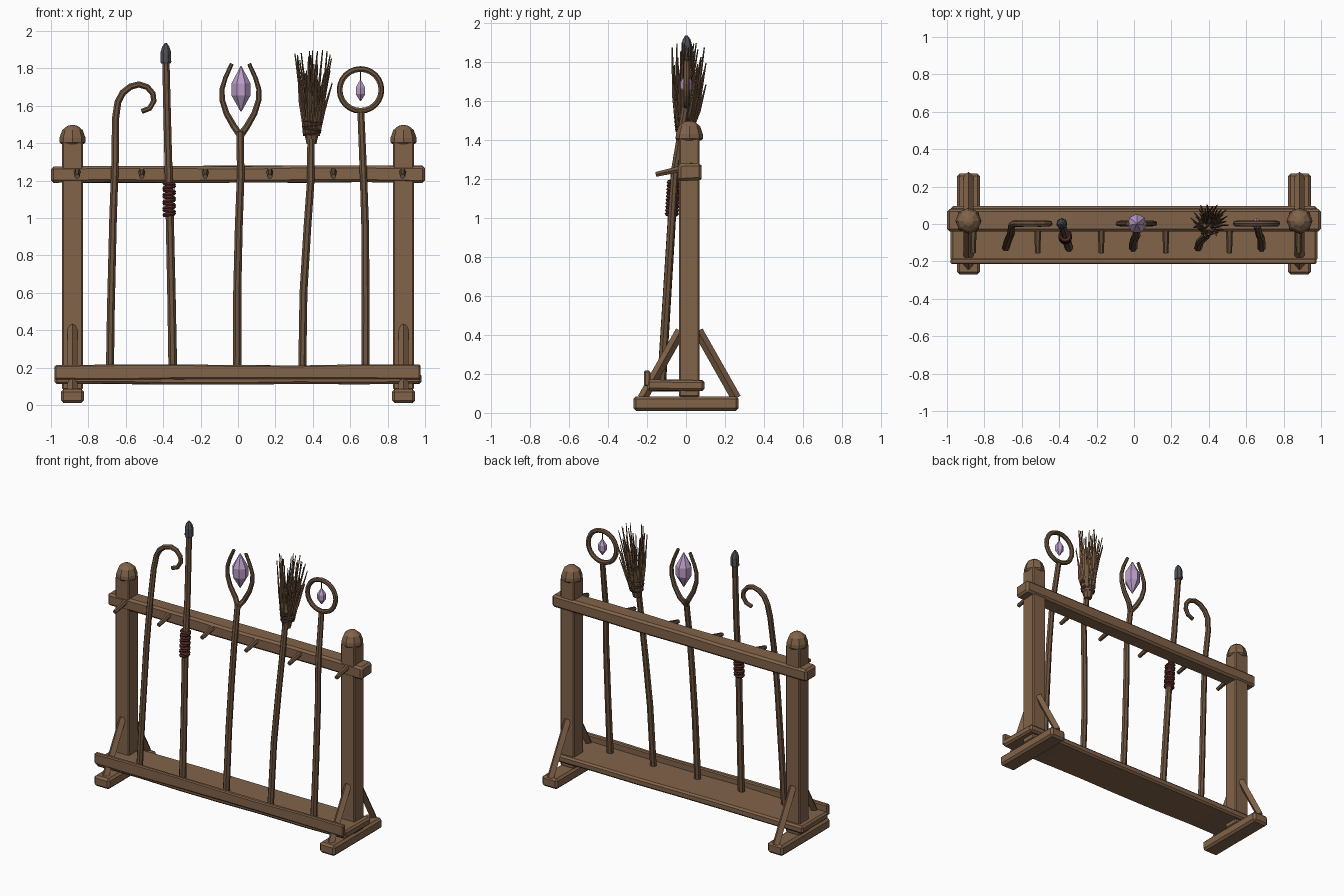
import bpy, bmesh, math, random
from mathutils import Vector, Matrix

random.seed(4)
cube = bpy.data.objects.get("Cube")
if cube:
    bpy.data.objects.remove(cube)


def material(name, r, g, b):
    m = bpy.data.materials.new(name)
    m.use_nodes = True
    m.diffuse_color = (r, g, b, 1)
    m.node_tree.nodes["Principled BSDF"].inputs["Base Color"].default_value = (r, g, b, 1)
    return m


OAK = material("oak", 0.22, 0.125, 0.068)
STAFF = material("staff wood", 0.15, 0.087, 0.048)
STRAW = material("straw", 0.17, 0.095, 0.05)
CORD = material("dark cord", 0.07, 0.04, 0.024)
LEATHER = material("red leather", 0.1, 0.025, 0.022)
IRON = material("iron", 0.075, 0.08, 0.092)
CRYSTAL = material("violet crystal", 0.5, 0.34, 0.58)


def finish(name, bm, mat):
    bmesh.ops.recalc_face_normals(bm, faces=bm.faces)
    me = bpy.data.meshes.new(name)
    bm.to_mesh(me)
    bm.free()
    me.materials.append(mat)
    ob = bpy.data.objects.new(name, me)
    bpy.context.collection.objects.link(ob)
    return ob


def beam(name, lo, hi, bevel=0.012, cuts=0):
    """Chamfered timber between two corners, slightly uneven if it has cuts."""
    lo, hi = Vector(lo), Vector(hi)
    bm = bmesh.new()
    size = Matrix.Diagonal((*(hi - lo), 1))
    bmesh.ops.create_cube(bm, size=1, matrix=Matrix.Translation((lo + hi) / 2) @ size)
    if cuts:
        long_edges = [e for e in bm.edges if abs(e.verts[0].co.x - e.verts[1].co.x) > 1]
        bmesh.ops.subdivide_edges(bm, edges=long_edges, cuts=cuts)
        for v in bm.verts:
            v.co.z += random.uniform(-0.004, 0.004)
    ob = finish(name, bm, OAK)
    mod = ob.modifiers.new("chamfer", "BEVEL")
    mod.width, mod.segments = bevel, 1
    return ob


def add_tube(bm, path, radii, sides=7):
    """Sweep a round section along a path, with one radius per point."""
    pts = [Vector(p) for p in path]
    rings, side = [], None
    for i, p in enumerate(pts):
        t = (pts[min(i + 1, len(pts) - 1)] - pts[max(i - 1, 0)]).normalized()
        side = side or (Vector((0, 1, 0)) if abs(t.y) < 0.9 else Vector((1, 0, 0)))
        side = (side - t * side.dot(t)).normalized()
        up = t.cross(side)
        ring = []
        for k in range(sides):
            a = math.tau * k / sides
            ring.append(bm.verts.new(p + (side * math.cos(a) + up * math.sin(a)) * radii[i]))
        rings.append(ring)
    for r0, r1 in zip(rings, rings[1:]):
        for k in range(sides):
            n = (k + 1) % sides
            bm.faces.new((r0[k], r0[n], r1[n], r1[k]))
    bm.faces.new(rings[0])
    bm.faces.new(rings[-1])


def tube(name, path, radius, mat, sides=7, end=None):
    end = radius if end is None else end
    n = len(path) - 1
    bm = bmesh.new()
    add_tube(bm, path, [radius + (end - radius) * i / n for i in range(n + 1)], sides)
    return finish(name, bm, mat)


def lathe(name, x, y, profile, mat, sides=8):
    """Turned shape from (radius, height) pairs."""
    bm = bmesh.new()
    add_tube(bm, [(x, y, z) for r, z in profile], [r for r, z in profile], sides)
    return finish(name, bm, mat)


def add_ring(bm, centre, radius, thick, tilt=0, sides=12):
    """Closed coil of cord around a shaft."""
    verts = []
    for i in range(sides):
        a = math.tau * i / sides
        loop = []
        for k in range(5):
            b = math.tau * k / 5
            r = radius + thick * math.cos(b)
            loop.append(bm.verts.new(Vector(centre) + Vector((
                r * math.cos(a), r * math.sin(a), thick * math.sin(b) + tilt * math.cos(a)))))
        verts.append(loop)
    for i in range(sides):
        a, b = verts[i], verts[(i + 1) % sides]
        for k in range(5):
            n = (k + 1) % 5
            bm.faces.new((a[k], a[n], b[n], b[k]))


def lean(x, z):
    """Point on a staff leaning from the tray back over the rail."""
    if z < 1.24:
        y = -0.125 + 0.062 * (z - 0.17)
    else:
        y = min(0.002, -0.059 + 0.17 * (z - 1.24))
    return (x, y, z)


def staff_path(points):
    return [lean(x, z) for x, z in points]


# Rack frame
for label, s in (("left", 1), ("right", -1)):
    x = 0.885 * s
    beam(label + "_foot", (x - 0.061, -0.27, 0.01), (x + 0.061, 0.27, 0.085), 0.014)
    beam(label + "_post", (x - 0.055, -0.037, 0.08), (x + 0.055, 0.07, 1.41), 0.008)
    lathe(label + "_post_cap", x, 0.017,
          [(0.06, 1.395), (0.07, 1.405), (0.069, 1.43), (0.055, 1.47), (0.028, 1.492), (0.01, 1.497)], OAK)
    for part, d in (("front", -1), ("back", 1)):
        tube(f"{label}_{part}_brace", [(x, 0.017 + 0.24 * d, 0.075), (x, 0.017 + 0.045 * d, 0.42)],
             0.026, OAK, 4)
beam("top_rail", (-1, -0.04, 1.19), (1, 0.08, 1.278), 0.014, 5)
beam("tray_shelf", (-0.98, -0.2, 0.112), (0.98, 0.095, 0.168), 0.012, 5)
beam("tray_lip", (-0.98, -0.215, 0.138), (0.975, -0.183, 0.215), 0.007, 5)
for i, x in enumerate((-0.86, -0.515, -0.175, 0.17, 0.51, 0.88)):
    tube(f"peg_{i + 1}", [(x, -0.02, 1.252), (x, -0.155, 1.222)], 0.019, STAFF, 6, 0.014)

# Crook staff
crook = [(-0.685, 0.16), (-0.68, 0.5), (-0.668, 1), (-0.657, 1.3), (-0.655, 1.53), (-0.642, 1.62),
         (-0.615, 1.67), (-0.575, 1.702), (-0.53, 1.714), (-0.485, 1.7), (-0.455, 1.665),
         (-0.45, 1.625), (-0.473, 1.586), (-0.515, 1.57)]
tube("crook_staff", staff_path(crook), 0.022, STAFF, 7, 0.014)

# Iron tipped staff with a wrapped grip
tube("tipped_staff", staff_path([(-0.348, 0.16), (-0.356, 0.6), (-0.367, 1.1), (-0.375, 1.4), (-0.386, 1.85)]),
     0.024, STAFF, 7, 0.02)
lathe("iron_tip", -0.386, 0.002,
      [(0.025, 1.825), (0.03, 1.835), (0.028, 1.89), (0.02, 1.915), (0.006, 1.935)], IRON, 7)
bm = bmesh.new()
for i in range(10):
    add_ring(bm, lean(-0.368, 1.02 + 0.018 * i), 0.026, 0.011, 0.004 * (-1) ** i)
finish("grip_wrap", bm, LEATHER)

# Forked staff holding a crystal
tube("forked_staff", staff_path([(-0.005, 0.16), (-0.004, 0.6), (0.004, 0.95), (0.014, 1.22), (0.012, 1.46)]),
     0.023, STAFF, 7, 0.02)
prong = [(0, 1.44), (0.035, 1.49), (0.075, 1.56), (0.097, 1.63), (0.098, 1.69), (0.08, 1.75), (0.046, 1.825)]
for label, s in (("left", 1), ("right", -1)):
    tube(label + "_prong", [(0.013 + s * x, max(-0.02, min(0.002, z - 1.47)), z) for x, z in prong],
         0.019, STAFF, 7, 0.011)
lathe("large_crystal", 0.016, 0.002,
      [(0.003, 1.57), (0.052, 1.655), (0.052, 1.72), (0.003, 1.812)], CRYSTAL, 7)

# Broom
tube("broom_handle", staff_path([(0.343, 0.16), (0.35, 0.6), (0.371, 0.95), (0.389, 1.2), (0.39, 1.42)]),
     0.022, STAFF, 7, 0.02)
lathe("broom_collar", 0.393, -0.012, [(0.026, 1.395), (0.036, 1.44), (0.045, 1.52), (0.025, 1.57)], STRAW)
bm = bmesh.new()
for i in range(52):
    a = i * 2.4
    spread = math.sqrt((i + 0.5) / 52)
    root = Vector((0.394 + 0.038 * spread * math.cos(a), -0.008 + 0.038 * spread * math.sin(a), 1.44))
    top = Vector((0.408 + 0.105 * spread * math.cos(a), 0.02 + 0.095 * spread * math.sin(a),
                  random.uniform(1.68, 1.9)))
    mid = root.lerp(top, 0.45) + Vector((random.uniform(-0.012, 0.012), random.uniform(-0.012, 0.012), 0))
    add_tube(bm, [root, mid, top], [0.009, 0.008, 0.003], 4)
finish("broom_bristles", bm, STRAW)
bm = bmesh.new()
for i in range(4):
    add_ring(bm, (0.396, -0.008, 1.452 + 0.021 * i), 0.042 + 0.002 * i, 0.007, 0.006 * (-1) ** i)
finish("broom_binding", bm, CORD)

# Ring staff with a hanging crystal
tube("ring_staff", staff_path([(0.682, 0.16), (0.682, 0.55), (0.68, 0.95), (0.67, 1.25), (0.657, 1.565)]),
     0.023, STAFF, 7, 0.019)
bpy.ops.mesh.primitive_torus_add(location=(0.655, 0.002, 1.685), rotation=(math.pi / 2, 0, 0),
                                 major_segments=24, minor_segments=7, major_radius=0.111, minor_radius=0.016)
hoop = bpy.context.object
hoop.name = "staff_hoop"
hoop.data.materials.append(STAFF)
tube("hanging_cord", [(0.655, 0.002, 1.725), (0.655, 0.002, 1.795)], 0.004, CORD, 5)
lathe("small_crystal", 0.655, 0.002,
      [(0.003, 1.625), (0.029, 1.662), (0.029, 1.698), (0.003, 1.738)], CRYSTAL, 6)
